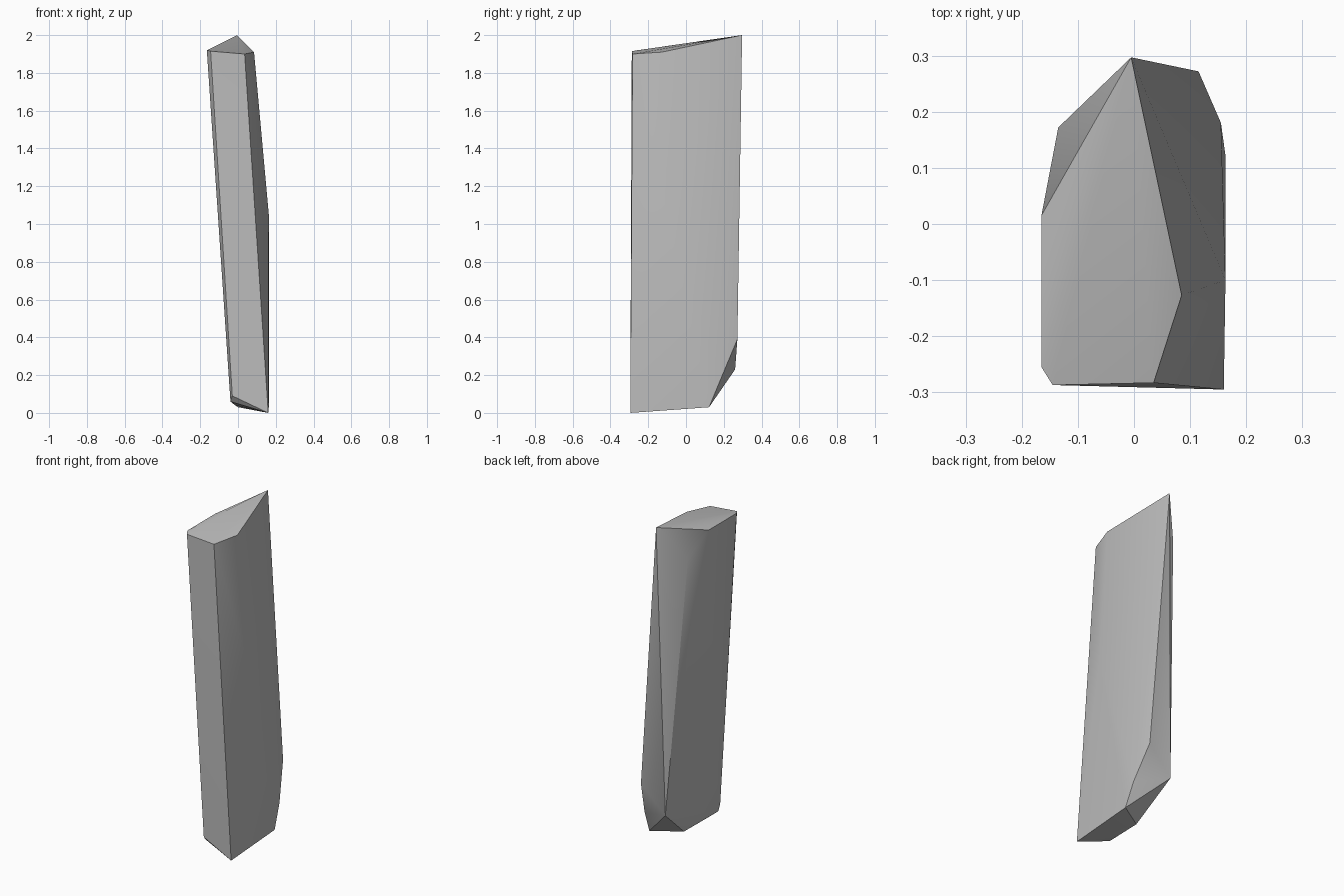
import bpy, bmesh, math

cube = bpy.data.objects.get("Cube")
if cube:
    bpy.data.objects.remove(cube, do_unlink=True)

# Stone colour
stone = bpy.data.materials.new("grey_stone")
stone.use_nodes = True
grey = (0.5, 0.5, 0.5, 1)
stone.diffuse_color = grey
stone.node_tree.nodes["Principled BSDF"].inputs["Base Color"].default_value = grey

# Corners of the slanted crown, from the peak round the rim
crown = [(-0.005, 0.297, 2), (0.085, -0.127, 1.91), (0.035, -0.283, 1.9),
         (-0.145, -0.287, 1.915), (-0.165, -0.255, 1.92),
         (-0.165, 0.015, 1.92), (-0.135, 0.172, 1.8)]
# Bulge on the broad side
waist = [(0.163, -0.1, 1.05)]
# Chipped foot
foot = [(0.16, -0.295, 0), (0.163, 0.122, 0.03), (0.155, 0.18, 0.17),
        (0.115, 0.272, 0.39), (-0.042, 0.26, 0.23), (0, 0.02, 0.03),
        (-0.015, -0.15, 0.04), (-0.04, -0.255, 0.06), (-0.03, -0.288, 0.09)]

# Wrap the corners in one faceted shard
bm = bmesh.new()
for corner in crown + waist + foot:
    bm.verts.new(corner)
hull = bmesh.ops.convex_hull(bm, input=bm.verts)
loose = [v for v in bm.verts if not v.link_faces]
bmesh.ops.delete(bm, geom=loose, context='VERTS')
bmesh.ops.recalc_face_normals(bm, faces=bm.faces)
mesh = bpy.data.meshes.new("stone_shard")
bm.to_mesh(mesh)
bm.free()
mesh.materials.append(stone)

shard = bpy.data.objects.new("stone_shard", mesh)
bpy.context.collection.objects.link(shard)
bpy.ops.object.select_all(action='DESELECT')
shard.select_set(True)
bpy.context.view_layer.objects.active = shard
bpy.ops.object.shade_smooth_by_angle(angle=math.radians(30))
